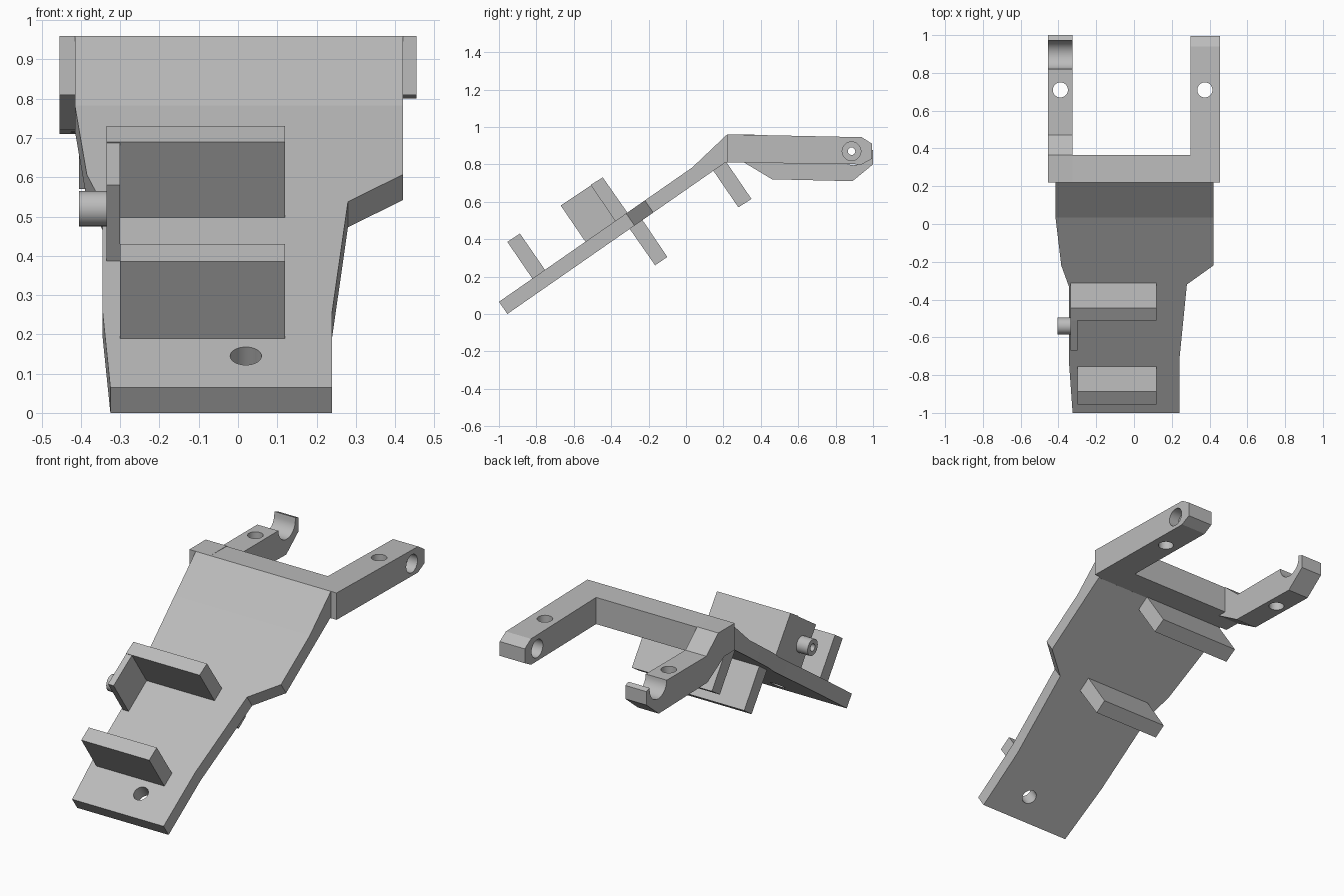
import bpy, bmesh, math
from mathutils import Vector

cube = bpy.data.objects.get("Cube")
if cube:
    bpy.data.objects.remove(cube, do_unlink=True)

grey = bpy.data.materials.new("light_grey")
grey.use_nodes = True
grey.diffuse_color = (0.5, 0.5, 0.5, 1)
grey.node_tree.nodes["Principled BSDF"].inputs["Base Color"].default_value = (0.5, 0.5, 0.5, 1)


def solid(name, ring_a, ring_b):
    """Closed prism between two matching rings of points."""
    bm = bmesh.new()
    a = [bm.verts.new(p) for p in ring_a]
    b = [bm.verts.new(p) for p in ring_b]
    bm.faces.new(a)
    bm.faces.new(b[::-1])
    for i in range(len(a)):
        j = (i + 1) % len(a)
        bm.faces.new((a[j], a[i], b[i], b[j]))
    bmesh.ops.recalc_face_normals(bm, faces=bm.faces)
    mesh = bpy.data.meshes.new(name)
    bm.to_mesh(mesh)
    bm.free()
    mesh.materials.append(grey)
    obj = bpy.data.objects.new(name, mesh)
    bpy.context.collection.objects.link(obj)
    return obj


def prism(name, profile, x0, x1):
    """Side profile in (y, z) carried across x."""
    return solid(name, [(x0, y, z) for y, z in profile], [(x1, y, z) for y, z in profile])


def rod(name, start, end, radius):
    start, end = Vector(start), Vector(end)
    turn = (end - start).to_track_quat('Z', 'Y')
    ring = [turn @ Vector((radius * math.cos(t), radius * math.sin(t), 0))
            for t in (math.tau * i / 32 for i in range(32))]
    return solid(name, [start + p for p in ring], [end + p for p in ring])


def activate(obj):
    bpy.ops.object.select_all(action='DESELECT')
    obj.select_set(True)
    bpy.context.view_layer.objects.active = obj


def drill(obj, start, end, radius):
    cutter = rod("hole_cutter", start, end, radius)
    cutter.hide_render = True
    mod = obj.modifiers.new("hole", 'BOOLEAN')
    mod.operation, mod.solver, mod.object = 'DIFFERENCE', 'EXACT', cutter
    activate(obj)
    bpy.ops.object.modifier_apply(modifier=mod.name)
    bpy.data.objects.remove(cutter, do_unlink=True)


# Sloping plate: outline on the upper surface, thickened along its normal
SLOPE = 0.695
THICK = Vector((0, 0.045, -0.065))


def on_plate(x, y):
    return Vector((x, y, 0.065 + (y + 1) * SLOPE))


outline = [(-0.325, -1), (0.24, -1), (0.24, -0.72), (0.28, -0.32), (0.42, -0.22),
           (0.42, 0.165), (-0.415, 0.165), (-0.415, 0.03), (-0.385, -0.22),
           (-0.345, -0.33), (-0.345, -0.72)]
top = [on_plate(x, y) for x, y in outline]
plate = solid("sloping_plate", top, [p + THICK for p in top])
centre = on_plate(0.02, -0.885)
drill(plate, centre - THICK, centre + THICK * 2, 0.04)

# Steeper shoulder where the plate meets the crossbar
prism("plate_shoulder", [(0.03, 0.78), (0.22, 0.96), (0.22, 0.81), (0.21, 0.81), (0.075, 0.716)],
      -0.415, 0.42)
prism("crossbar", [(0.22, 0.81), (0.22, 0.96), (0.365, 0.957), (0.365, 0.808)], -0.455, 0.455)

# Straight arm with a stepped cross hole and an upright hole
arm = prism("straight_arm", [(0.22, 0.81), (0.22, 0.96), (0.94, 0.945), (0.995, 0.91),
                             (0.995, 0.83), (0.94, 0.8)], 0.3, 0.455)
for x0, x1, radius in ((0.2, 0.36, 0.05), (0.395, 0.5, 0.05), (0.2, 0.5, 0.02)):
    drill(arm, (x0, 0.885, 0.87), (x1, 0.885, 0.87), radius)
drill(arm, (0.375, 0.71, 0.7), (0.375, 0.71, 1.1), 0.04)

# Dropped arm ending in an open cradle
cradle = [(0.895 + 0.075 * math.cos(t), 0.87 + 0.075 * math.sin(t))
          for t in (math.pi + math.pi * i / 16 for i in range(17))]
hook = prism("cradle_arm", [(0.22, 0.81), (0.22, 0.96), (0.365, 0.96), (0.47, 0.87)] + cradle
             + [(0.972, 0.885), (1, 0.875), (1, 0.8), (0.89, 0.71), (0.46, 0.72), (0.31, 0.81)],
             -0.455, -0.325)
drill(hook, (-0.39, 0.71, 0.6), (-0.39, 0.71, 1.0), 0.04)

# Upright tabs and side wall on top of the plate
prism("front_tab", [(-0.955, 0.385), (-0.888, 0.43), (-0.75, 0.23), (-0.815, 0.18)], -0.3, 0.12)
prism("rear_tab", [(-0.51, 0.69), (-0.445, 0.73), (-0.305, 0.53), (-0.37, 0.485)], -0.335, 0.12)
prism("tab_side_wall", [(-0.67, 0.58), (-0.445, 0.73), (-0.305, 0.53), (-0.53, 0.375)],
      -0.335, -0.3)

# Hollow side pin
pin = rod("side_pin", (-0.405, -0.54, 0.52), (-0.33, -0.54, 0.52), 0.045)
drill(pin, (-0.5, -0.54, 0.52), (-0.34, -0.54, 0.52), 0.02)

# Tabs hanging under the plate
prism("lower_front_tab", [(-0.315, 0.475), (-0.165, 0.26), (-0.1, 0.305), (-0.245, 0.52)],
      -0.29, 0.12)
prism("lower_rear_tab", [(0.14, 0.775), (0.28, 0.57), (0.35, 0.615), (0.21, 0.82)], -0.405, 0.09)

# Smooth the round surfaces, keep the edges crisp
for obj in (plate, arm, hook, pin):
    activate(obj)
    bpy.ops.object.shade_smooth_by_angle(angle=math.radians(25))
